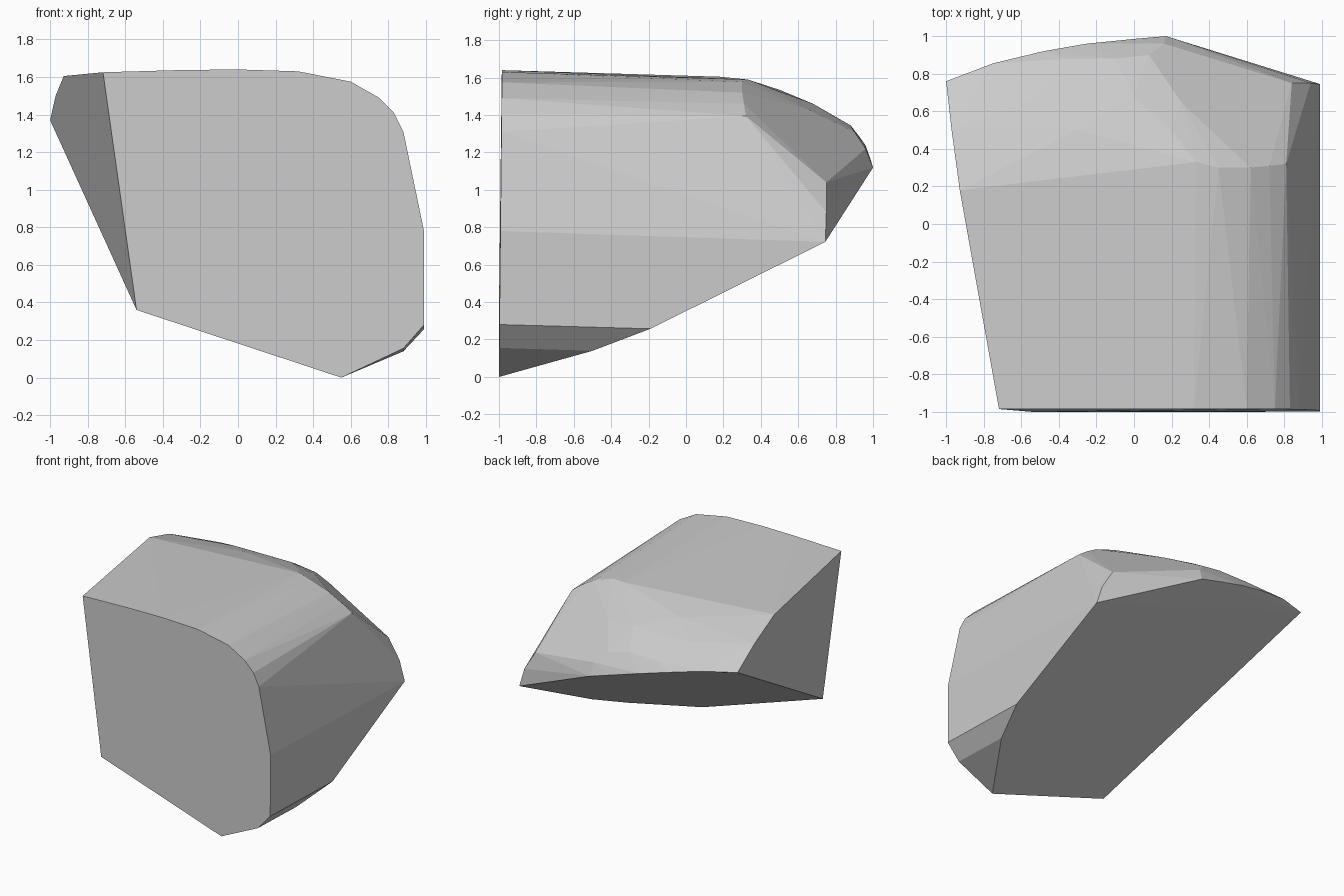
import bpy
import bmesh

cube = bpy.data.objects.get("Cube")
if cube:
    bpy.data.objects.remove(cube, do_unlink=True)


def underside(x, y):
    """Point on the sloping flat cut beneath the chunk."""
    return (x, y, -0.33 * (x - 0.55) + 0.497 * (y + 1))


def left_cut(y, z):
    """Point on the flat cut at the model's right-hand side (-x)."""
    return (-0.54 - 0.1816 * (y + 1) - 0.139 * (z - 0.36), y, z)


def front_cut(x, z):
    """Point on the nearly vertical front face, leaning back slightly."""
    return (x, -1 + 0.01 * z, z)


# Outline of the front face, from the lowest corner up the rounded side
front_outline = [
    (0.55, 0), (0.88, 0.155), (0.99, 0.28), (0.99, 0.78), (0.88, 1.31),
    (0.83, 1.41), (0.75, 1.49), (0.6, 1.575), (0.32, 1.63),
    (0, 1.64), (-0.3, 1.637),
]

# Outer rim of the underside, running from the right edge around the back
rim_outline = [
    (0.88, -0.5), (0.99, -0.19), (0.99, 0.745), (0.17, 1),
    (0, 0.985), (-0.25, 0.96), (-0.48, 0.92), (-0.75, 0.855),
]

# Corners where the side cut meets the front, top and back
side_corners = [(-1, 0.36), (-0.985, 1.625), (0.18, 1.605), (0.5, 1.5), (0.76, 1.37)]

# Shoulder where the straight body turns into the rounded back
shoulder = [
    (0.33, 0.33, 1.59), (0.45, 0.3, 1.577), (0.62, 0.3, 1.52),
    (0.72, 0.31, 1.46), (0.81, 0.32, 1.395),
]

# Rounded back and the small upright facet at its end
dome = [
    (-0.3, 0.5, 1.535), (0.2, 0.5, 1.525), (-0.5, 0.68, 1.457),
    (0, 0.68, 1.46), (0.25, 0.65, 1.43), (-0.35, 0.88, 1.345),
    (-0.1, 0.88, 1.345), (0.08, 0.9, 1.31), (0.16, 0.96, 1.22),
    (0.94, 0.75, 0.88), (0.84, 0.75, 1.04),
]

points = [front_cut(x, z) for x, z in front_outline]
points += [underside(x, y) for x, y in rim_outline]
points += [left_cut(y, z) for y, z in side_corners]
points += shoulder + dome

# Wrap the outlines in a convex skin and merge the coplanar triangles
bm = bmesh.new()
for point in points:
    bm.verts.new(point)
bmesh.ops.convex_hull(bm, input=bm.verts[:], use_existing_faces=False)
loose = [v for v in bm.verts if not v.link_faces]
bmesh.ops.delete(bm, geom=loose, context="VERTS")
bmesh.ops.dissolve_limit(bm, angle_limit=0.015, verts=bm.verts[:], edges=bm.edges[:])
bmesh.ops.recalc_face_normals(bm, faces=bm.faces[:])

mesh = bpy.data.meshes.new("stone_chunk")
bm.to_mesh(mesh)
bm.free()
chunk = bpy.data.objects.new("stone_chunk", mesh)
bpy.context.collection.objects.link(chunk)

# Single plain grey
grey = bpy.data.materials.new("plain_grey")
grey.use_nodes = True
colour = (0.6, 0.6, 0.6, 1)
grey.diffuse_color = colour
grey.node_tree.nodes["Principled BSDF"].inputs["Base Color"].default_value = colour
mesh.materials.append(grey)
